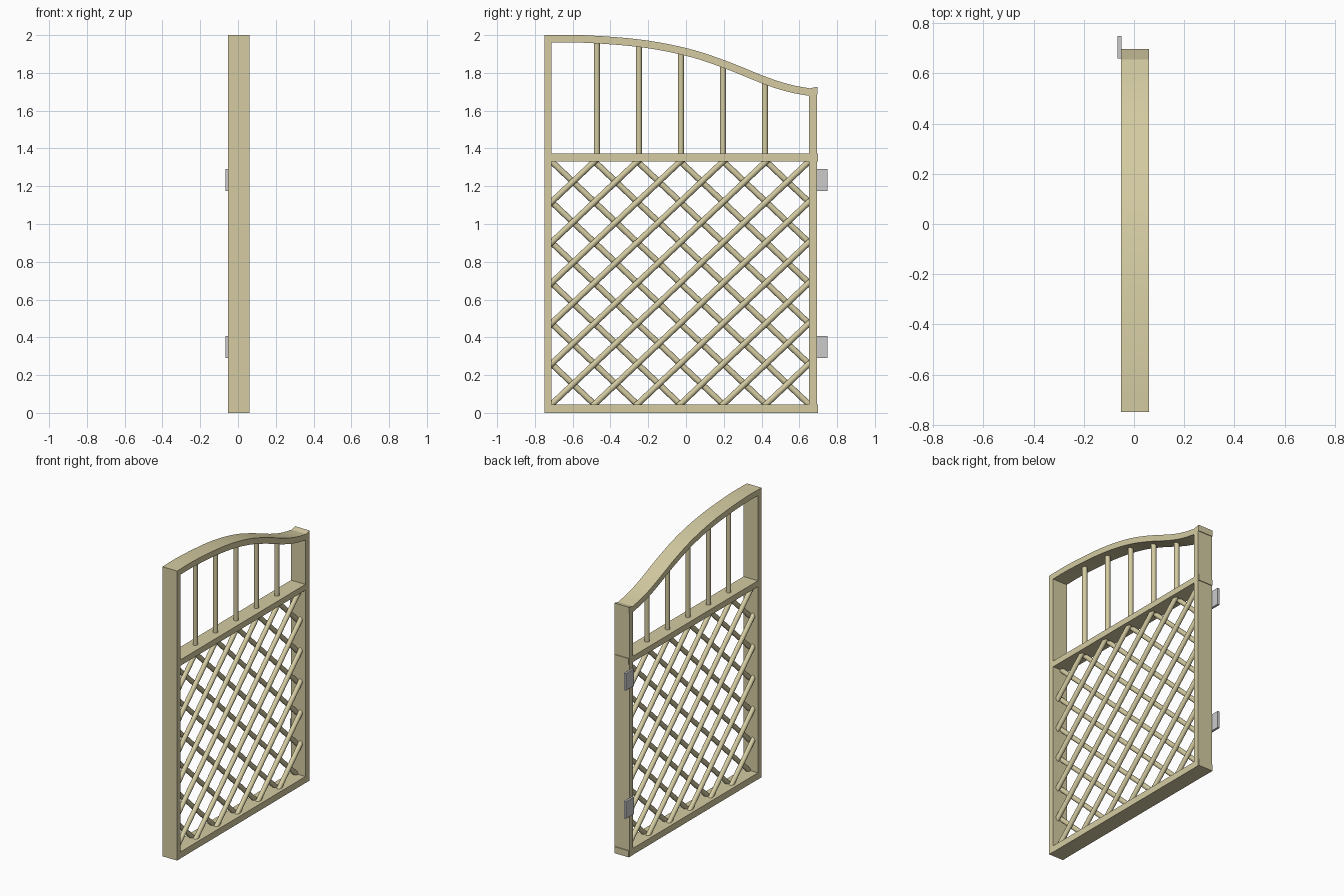
import bpy, bmesh, math
from mathutils import Vector

if "Cube" in bpy.data.objects:
    bpy.data.objects.remove(bpy.data.objects["Cube"])

wood = bpy.data.materials.new("wood")
wood.diffuse_color = (0.66, 0.60, 0.36, 1)
wood.use_nodes = True
wood.node_tree.nodes["Principled BSDF"].inputs["Base Color"].default_value = wood.diffuse_color
metal = bpy.data.materials.new("hinge_metal")
metal.diffuse_color = (0.68, 0.66, 0.68, 1)
metal.use_nodes = True
metal.node_tree.nodes["Principled BSDF"].inputs["Base Color"].default_value = metal.diffuse_color

X0, X1 = -0.052, 0.06            # frame depth
XM = (X0 + X1) / 2
L, R, B, T = -0.712, 0.651, 0.045, 1.331   # lattice opening


def finish(name, bm, mat, smooth=False):
    bmesh.ops.recalc_face_normals(bm, faces=bm.faces)
    me = bpy.data.meshes.new(name)
    bm.to_mesh(me)
    bm.free()
    me.materials.append(mat)
    ob = bpy.data.objects.new(name, me)
    bpy.context.collection.objects.link(ob)
    if smooth:
        bpy.ops.object.select_all(action='DESELECT')
        ob.select_set(True)
        bpy.context.view_layer.objects.active = ob
        bpy.ops.object.shade_smooth_by_angle(angle=math.radians(35))
    return ob


def prism(name, outline, x0, x1, mat=wood, smooth=False):
    """Extrude a (y, z) outline from x0 to x1."""
    bm = bmesh.new()
    face = bm.faces.new([bm.verts.new((x0, y, z)) for y, z in outline])
    ext = bmesh.ops.extrude_face_region(bm, geom=[face])
    verts = [g for g in ext["geom"] if isinstance(g, bmesh.types.BMVert)]
    bmesh.ops.translate(bm, verts=verts, vec=(x1 - x0, 0, 0))
    return finish(name, bm, mat, smooth)


def board(name, y0, y1, z0, z1, x0=X0, x1=X1, mat=wood):
    return prism(name, [(y0, z0), (y1, z0), (y1, z1), (y0, z1)], x0, x1, mat)


def rod(name, a, b, radius=0.016):
    a, b = Vector(a), Vector(b)
    d = b - a
    mat = d.to_track_quat('Z', 'Y').to_matrix().to_4x4()
    mat.translation = (a + b) / 2
    bm = bmesh.new()
    bmesh.ops.create_cone(bm, cap_ends=True, segments=16, radius1=radius,
                          radius2=radius, depth=d.length, matrix=mat)
    return finish(name, bm, wood, True)


# Frame posts and rails
board("tall_post", -0.75, L, 0.0, 1.99)
board("hinge_post", R, 0.693, 0.0, 1.70)
board("bottom_rail", -0.75, 0.698, 0.0, B, X0 + 0.001, X1 - 0.001)
board("middle_rail", L, 0.698, T, 1.372, X0 + 0.001, X1 - 0.001)

# Swept top rail: smooth curve through a few centre points
key = [(-0.75, 1.98), (-0.55, 1.98), (-0.247, 1.957), (0.0, 1.911),
       (0.2, 1.847), (0.42, 1.759), (0.55, 1.718), (0.66, 1.697)]
key = [Vector(p) for p in key]
pts = []
for i in range(len(key) - 1):
    p1, p2 = key[i], key[i + 1]
    p0 = key[i - 1] if i else 2 * p1 - p2
    p3 = key[i + 2] if i + 2 < len(key) else 2 * p2 - p1
    for j in range(5):
        t = j / 5
        pts.append(0.5 * (2 * p1 + (p2 - p0) * t + (2 * p0 - 5 * p1 + 4 * p2 - p3) * t * t
                          + (3 * p1 - p0 - 3 * p2 + p3) * t ** 3))
pts.append(key[-1])
upper, lower = [], []
for i, p in enumerate(pts):
    d = (pts[min(i + 1, len(pts) - 1)] - pts[max(i - 1, 0)]).normalized()
    n = Vector((-d.y, d.x)) * 0.02
    upper.append(p + n)
    lower.append(p - n)
prism("curved_top_rail", upper + lower[::-1], X0, X1, wood, True)
prism("hinge_post_cap", [(0.65, 1.68), (0.697, 1.685), (0.697, 1.727), (0.65, 1.717)], X0, X1)


def top_height(y):
    for a, b in zip(pts, pts[1:]):
        if a.x <= y <= b.x:
            return a.y + (b.y - a.y) * (y - a.x) / (b.x - a.x)
    return pts[-1].y


# Upright spindles
for i in range(5):
    y = -0.472 + i * 0.2225
    rod(f"spindle_{i + 1}", (XM, y, 1.36), (XM, y, top_height(y)))

# Two layers of diagonal lattice rods
N = 6
dy, dz = (R - L) / N, (T - B) / N
ext = Vector((0, dy, dz)).normalized() * 0.016
for k in range(1 - N, N):
    a = Vector((0, L + max(0, k) * dy, B + max(0, -k) * dz)) - ext
    b = Vector((0, L + min(N, N + k) * dy, B + min(N, N - k) * dz)) + ext
    rod(f"lattice_rising_{k + N}", a + Vector((XM + 0.016, 0, 0)), b + Vector((XM + 0.016, 0, 0)))
    # falling rods are the same layout mirrored left to right
    a.y, b.y = L + R - a.y, L + R - b.y
    rod(f"lattice_falling_{k + N}", a + Vector((XM - 0.016, 0, 0)), b + Vector((XM - 0.016, 0, 0)))

# Hinge plates
for name, z in (("lower_hinge", 0.29), ("upper_hinge", 1.175)):
    board(name, 0.66, 0.75, z, z + 0.117, -0.065, X0 + 0.002, metal)
